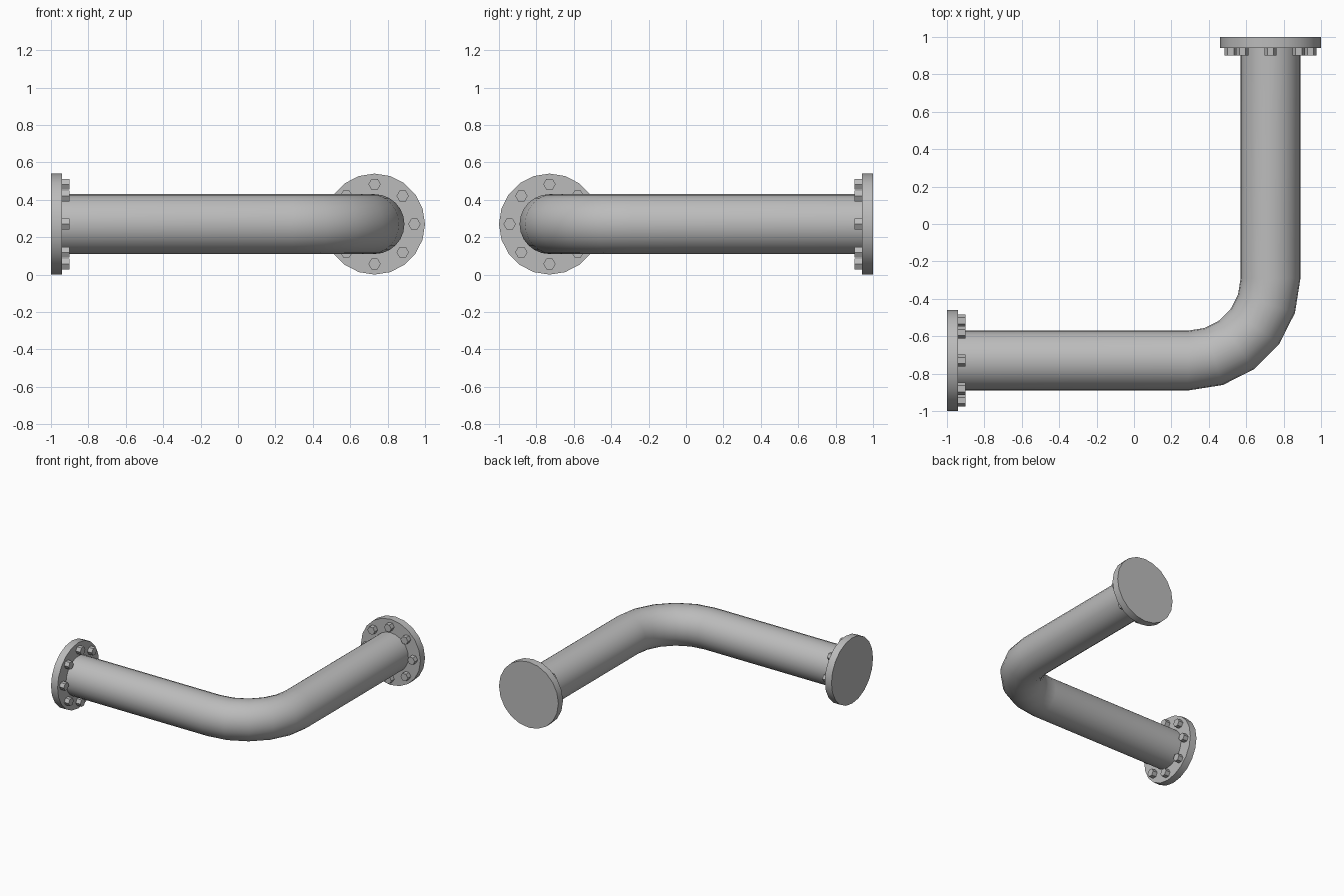
import bpy, bmesh
from math import sin, cos, pi, radians
from mathutils import Matrix, Vector

cube = bpy.data.objects.get("Cube")
if cube:
    bpy.data.objects.remove(cube, do_unlink=True)

AXIS = 0.73        # distance of the pipe axes from the centre
MID_Z = 0.27       # height of the pipe axis
PIPE_R = 0.16
FLANGE_R, FLANGE_T = 0.27, 0.06
BOLT_R, BOLT_H, BOLT_CIRCLE = 0.033, 0.04, 0.213
BEND_C = Vector((0.29, -0.29, MID_Z))
BEND_R = AXIS - BEND_C.x

steel = bpy.data.materials.new("grey_steel")
steel.use_nodes = True
colour = (0.5, 0.5, 0.5, 1)
steel.diffuse_color = colour
steel.node_tree.nodes["Principled BSDF"].inputs["Base Color"].default_value = colour


def finish(name, bm):
    """Turn a bmesh into a shaded object."""
    bmesh.ops.recalc_face_normals(bm, faces=bm.faces)
    mesh = bpy.data.meshes.new(name)
    bm.to_mesh(mesh)
    bm.free()
    mesh.materials.append(steel)
    obj = bpy.data.objects.new(name, mesh)
    bpy.context.collection.objects.link(obj)
    bpy.ops.object.select_all(action='DESELECT')
    obj.select_set(True)
    bpy.context.view_layer.objects.active = obj
    bpy.ops.object.shade_smooth_by_angle(angle=radians(35))
    return obj


def add_disc(bm, frame, sides, radius, low, high, centre=(0, 0)):
    """Solid prism along the local z axis of frame."""
    place = frame @ Matrix.Translation((*centre, (low + high) / 2))
    bmesh.ops.create_cone(bm, cap_ends=True, segments=sides, radius1=radius,
                          radius2=radius, depth=high - low, matrix=place)


def pipe(sides=24, steps=5):
    """Circular section swept along two straight runs and a bend."""
    up = Vector((0, 0, 1))
    east = Vector((1, 0, 0))
    south = Vector((0, -1, 0))
    stations = [(Vector((-1 + FLANGE_T / 2, -AXIS, MID_Z)), south)]
    for i in range(steps + 1):
        a = pi / 2 * i / steps
        out = east * sin(a) + south * cos(a)
        stations.append((BEND_C + out * BEND_R, out))
    stations.append((Vector((AXIS, 1 - FLANGE_T / 2, MID_Z)), east))

    bm = bmesh.new()
    rings = []
    for centre, out in stations:
        rings.append([bm.verts.new(centre + PIPE_R * (out * cos(t) + up * sin(t)))
                      for t in (2 * pi * k / sides for k in range(sides))])
    for a, b in zip(rings, rings[1:]):
        for k in range(sides):
            n = (k + 1) % sides
            bm.faces.new((a[k], a[n], b[n], b[k]))
    bm.faces.new(rings[0])
    bm.faces.new(rings[-1])
    finish("pipe", bm)


def flange(prefix, frame):
    """End plate with its ring of eight hexagonal bolts."""
    bm = bmesh.new()
    add_disc(bm, frame, 20, FLANGE_R, 0, FLANGE_T)
    finish(prefix + "_flange", bm)

    bm = bmesh.new()
    for i in range(8):
        a = i * pi / 4
        spot = (BOLT_CIRCLE * cos(a), BOLT_CIRCLE * sin(a))
        # Hexagon corners point sideways along the plate
        add_disc(bm, frame @ Matrix.Translation((*spot, 0)) @ Matrix.Rotation(pi / 2, 4, 'Z'),
                 6, BOLT_R, FLANGE_T - 0.01, FLANGE_T + BOLT_H)
    finish(prefix + "_bolts", bm)


pipe()
# Local z of each frame points from the plate into the pipe
back = Matrix.Translation((AXIS, 1, MID_Z)) @ Matrix.Rotation(pi / 2, 4, 'X')
right = (Matrix.Translation((-1, -AXIS, MID_Z)) @ Matrix.Rotation(pi / 2, 4, 'Z')
         @ Matrix.Rotation(pi / 2, 4, 'X'))
flange("back", back)
flange("right", right)
